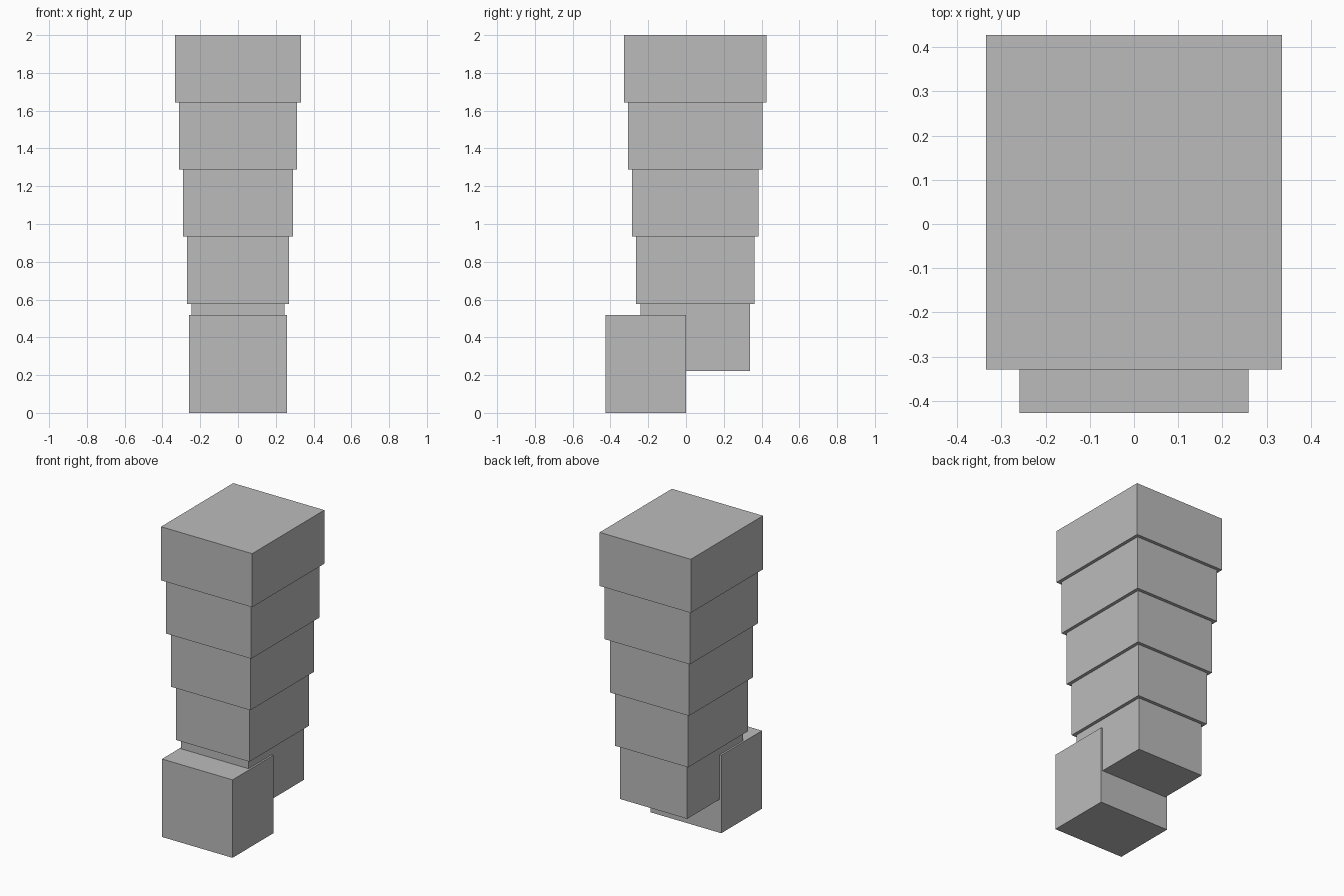
import bpy

if "Cube" in bpy.data.objects:
    bpy.data.objects.remove(bpy.data.objects["Cube"])

# Single neutral colour
grey = bpy.data.materials.new("plain grey")
grey.diffuse_color = (0.5, 0.5, 0.5, 1)
grey.use_nodes = True
grey.node_tree.nodes["Principled BSDF"].inputs["Base Color"].default_value = grey.diffuse_color


def box(name, x, y, z):
    """Box from (min, max) extents on each axis."""
    bpy.ops.mesh.primitive_cube_add(size=1, location=[(a + b) / 2 for a, b in (x, y, z)])
    ob = bpy.context.object
    ob.name = name
    ob.scale = [b - a for a, b in (x, y, z)]
    bpy.ops.object.transform_apply(location=False, rotation=False, scale=True)
    ob.data.materials.append(grey)
    return ob


# Leg: five stacked blocks, each wider than the one below
SEGMENTS, BOTTOM, HEIGHT, STEP = 5, 0.222, 0.3556, 0.0218
for i in range(SEGMENTS):
    grow = i * STEP
    half = 0.247 + grow
    base = BOTTOM + i * HEIGHT
    box(f"leg_segment_{i + 1}", (-half, half),
        (-0.242 - grow, 0.340 + grow), (base, base + HEIGHT))

# Foot: block on the ground in front of the lowest segment
box("foot", (-0.259, 0.259), (-0.427, 0.0), (0.0, 0.517))
